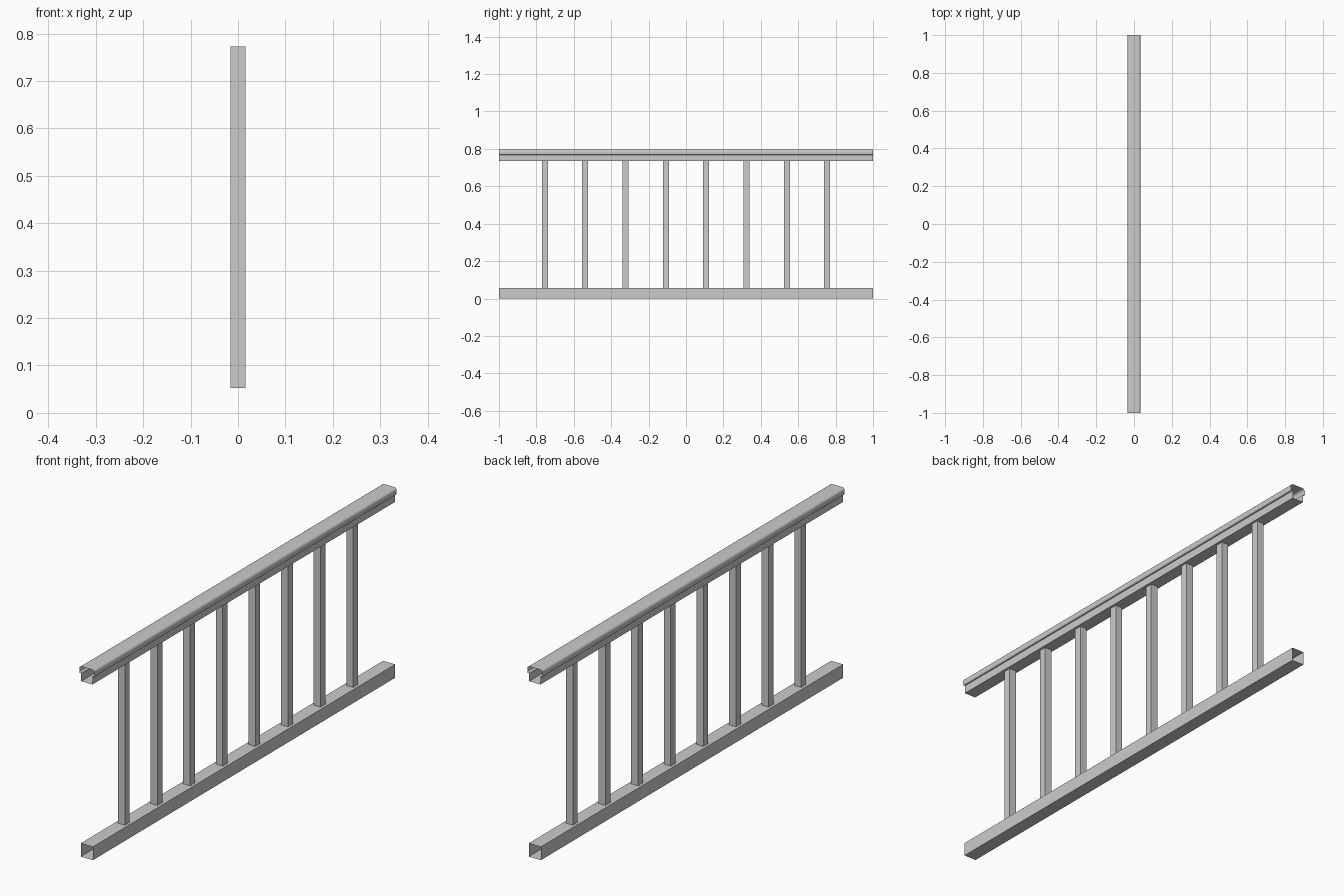
import bpy, math

cube = bpy.data.objects.get("Cube")
if cube:
    bpy.data.objects.remove(cube, do_unlink=True)

gray = bpy.data.materials.new("plain gray")
gray.use_nodes = True
gray.diffuse_color = (0.6, 0.6, 0.6, 1)
gray.node_tree.nodes["Principled BSDF"].inputs["Base Color"].default_value = (0.6, 0.6, 0.6, 1)


def make_object(name, verts, faces):
    mesh = bpy.data.meshes.new(name)
    mesh.from_pydata(verts, [], faces)
    mesh.materials.append(gray)
    obj = bpy.data.objects.new(name, mesh)
    bpy.context.collection.objects.link(obj)
    return obj


def open_rail(name, half):
    """Thin open-ended tube along y; half is the +x profile from top to bottom."""
    outline = half + [(-x, z) for x, z in reversed(half)]
    n = len(outline)
    verts = [(x, y, z) for y in (-1, 1) for x, z in outline]
    faces = [(i, i + n, (i + 1) % n + n, (i + 1) % n) for i in range(n)]
    return make_object(name, verts, faces)


# Bottom rail: plain hollow box section
open_rail("bottom_rail", [(0.028, 0.056), (0.028, 0)])

# Top rail: rounded cap with a lip, stepping in to a narrower channel
def arc(cx, cz, rx, rz, start, end, steps=6):
    angles = [math.radians(start + (end - start) * i / steps) for i in range(steps + 1)]
    return [(cx + rx * math.cos(a), cz + rz * math.sin(a)) for a in angles]

cap = arc(0.023, 0.785, 0.012, 0.012, 90, 0)
lip = arc(0.031, 0.772, 0.004, 0.004, 0, -90, 3)
top_rail = open_rail("top_rail", [(0.0225, 0.797)] + cap[1:] + lip
                     + [(0.026, 0.768), (0.026, 0.735)])
bpy.ops.object.select_all(action="DESELECT")
top_rail.select_set(True)
bpy.context.view_layer.objects.active = top_rail
bpy.ops.object.shade_smooth_by_angle(angle=math.radians(35))

# Balusters: evenly spaced square posts reaching into both rails
COUNT, SPACING = 8, 0.2157
for i in range(COUNT):
    y = (i - (COUNT - 1) / 2) * SPACING
    bpy.ops.mesh.primitive_cube_add(size=1, location=(0, y, 0.4125))
    post = bpy.context.object
    post.name = f"baluster_{i + 1}"
    post.scale = (0.032, 0.032, 0.721)
    post.data.materials.append(gray)
